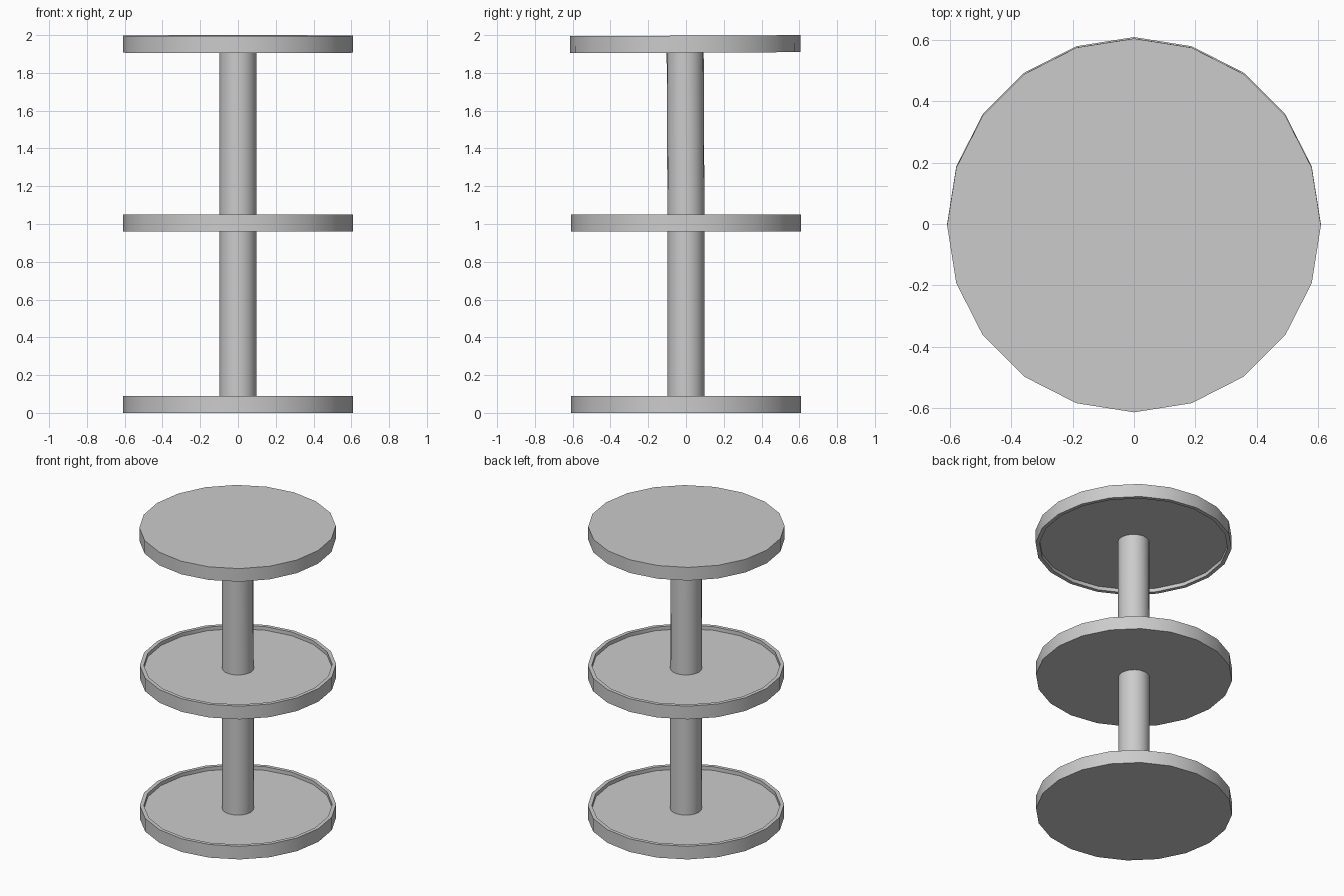
import bpy, bmesh
from math import cos, sin, pi, radians
from mathutils import Matrix, Vector

if "Cube" in bpy.data.objects:
    bpy.data.objects.remove(bpy.data.objects["Cube"])

SIDES = 20
R, RIM, HEIGHT, DEPTH = 0.61, 0.025, 0.09, 0.025
POST_R = 0.098


def lathe(name, profile, matrix=Matrix()):
    """Revolve an (r, z) profile around z and cap both ends."""
    bm = bmesh.new()
    rings = [[bm.verts.new((r * cos(2 * pi * i / SIDES), r * sin(2 * pi * i / SIDES), z))
              for i in range(SIDES)] for r, z in profile]
    for a, b in zip(rings, rings[1:]):
        for i in range(SIDES):
            j = (i + 1) % SIDES
            bm.faces.new((a[i], a[j], b[j], b[i]))
    bm.faces.new(rings[0][::-1])
    bm.faces.new(rings[-1])
    bmesh.ops.transform(bm, matrix=matrix, verts=bm.verts)
    bmesh.ops.recalc_face_normals(bm, faces=bm.faces)
    mesh = bpy.data.meshes.new(name)
    bm.to_mesh(mesh)
    bm.free()
    obj = bpy.data.objects.new(name, mesh)
    bpy.context.collection.objects.link(obj)
    bpy.ops.object.select_all(action='DESELECT')
    obj.select_set(True)
    bpy.context.view_layer.objects.active = obj
    bpy.ops.object.shade_smooth_by_angle(angle=radians(30))
    return obj


# Tray: flat underside, shallow recess inside a thin rim
TRAY = [(R, 0), (R, HEIGHT), (R - RIM, HEIGHT), (R - RIM, HEIGHT - DEPTH)]

# The upper post and top tray lean very slightly towards the front
pivot = Vector((0, 0, 1.02))
lean = (Matrix.Translation(pivot) @ Matrix.Rotation(radians(0.27), 4, 'X')
        @ Matrix.Translation(-pivot))

lathe("bottom_tray", TRAY)
lathe("middle_tray", TRAY, Matrix.Translation((0, 0, 0.96)))
# Top tray is upside down
lathe("top_tray", TRAY, lean @ Matrix.Translation((0, 0, 1.997)) @ Matrix.Rotation(pi, 4, 'X'))

# Posts run between the tray floors
lathe("lower_post", [(POST_R, 0.06), (POST_R, 0.965)])
lathe("upper_post", [(POST_R, 1.02), (POST_R, 1.935)], lean)
